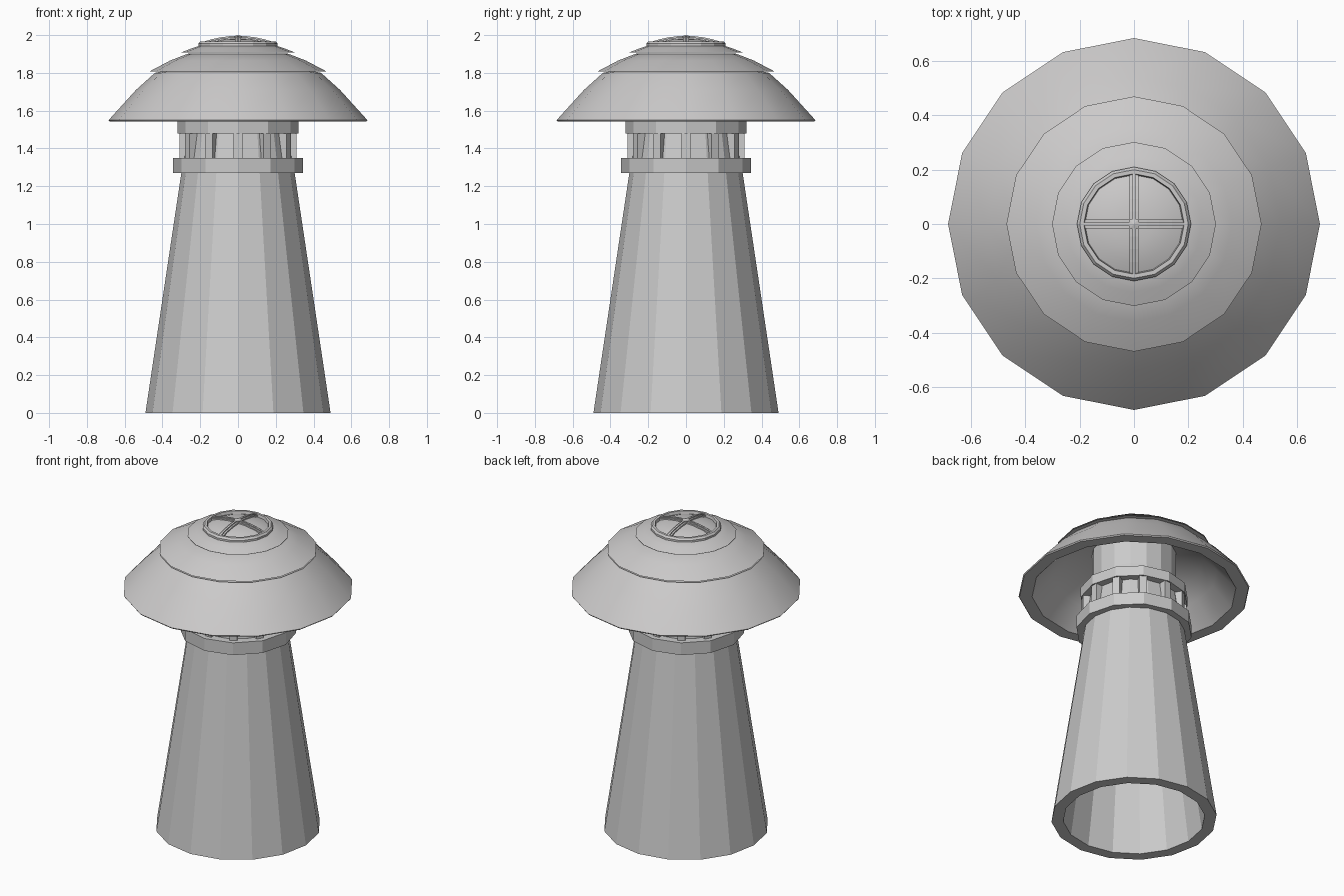
import bpy, bmesh, math
from mathutils import Matrix, Vector

cube = bpy.data.objects.get("Cube")
if cube:
    bpy.data.objects.remove(cube)


def material(name, colour):
    m = bpy.data.materials.new(name)
    m.use_nodes = True
    m.diffuse_color = colour
    m.node_tree.nodes["Principled BSDF"].inputs["Base Color"].default_value = colour
    return m


stone = material("stone grey", (0.60, 0.60, 0.60, 1))
roofing = material("roof grey", (0.60, 0.59, 0.59, 1))


def finish(name, bm, mat, smooth=False):
    bmesh.ops.remove_doubles(bm, verts=bm.verts, dist=1e-5)
    bmesh.ops.recalc_face_normals(bm, faces=bm.faces)
    me = bpy.data.meshes.new(name)
    bm.to_mesh(me)
    bm.free()
    me.materials.append(mat)
    ob = bpy.data.objects.new(name, me)
    bpy.context.collection.objects.link(ob)
    if smooth:
        bpy.ops.object.select_all(action="DESELECT")
        ob.select_set(True)
        bpy.context.view_layer.objects.active = ob
        bpy.ops.object.shade_smooth_by_angle(angle=math.radians(28))
    return ob


def lathe(name, profile, sides, mat, smooth=False, closed=True):
    """Turn an (r, z) profile around the z axis."""
    bm = bmesh.new()
    verts = [bm.verts.new((r, 0, z)) for r, z in profile]
    pairs = list(zip(verts, verts[1:]))
    if closed:
        pairs.append((verts[-1], verts[0]))
    edges = [bm.edges.new(p) for p in pairs]
    bmesh.ops.spin(bm, geom=verts + edges, cent=(0, 0, 0), axis=(0, 0, 1),
                   angle=math.tau, steps=sides, use_merge=True)
    return finish(name, bm, mat, smooth)


# Hollow tapered tower, running up into the roof
lathe("tower", [(0.49, 0), (0.30, 1.27), (0.25, 1.60), (0.25, 1.80),
                (0.19, 1.80), (0.24, 1.27), (0.42, 0)], 16, stone)

# Gallery rings and the posts between them
lathe("lower_gallery_ring", [(0.345, 1.27), (0.345, 1.35), (0.25, 1.35), (0.25, 1.27)], 12, stone)
lathe("upper_gallery_ring", [(0.32, 1.48), (0.32, 1.545), (0.23, 1.545), (0.23, 1.48)], 12, stone)

bm = bmesh.new()
for i in range(12):
    m = (Matrix.Rotation(math.tau * i / 12, 4, "Z") @ Matrix.Translation((0.285, 0, 1.415))
         @ Matrix.Diagonal((0.05, 0.045, 0.14, 1)))
    bmesh.ops.create_cube(bm, size=1, matrix=m)
finish("gallery_posts", bm, stone)

# Three overlapping roof tiers
lathe("roof_lower_tier", [(0.685, 1.55), (0.54, 1.71), (0.44, 1.80), (0.25, 1.84), (0.25, 1.80),
                          (0.41, 1.75), (0.49, 1.67), (0.605, 1.543), (0.68, 1.543)],
      16, roofing, True)
lathe("roof_middle_tier", [(0.47, 1.807), (0.36, 1.865), (0.27, 1.90), (0, 1.90),
                           (0, 1.80), (0.47, 1.80)], 16, roofing, True, False)
lathe("roof_upper_tier", [(0.302, 1.908), (0.25, 1.928), (0.20, 1.945), (0, 1.945),
                          (0, 1.89), (0.265, 1.89), (0.265, 1.903), (0.30, 1.903)],
      16, roofing, True, False)

# Skylight on the top
lathe("skylight_rim", [(0.21, 1.943), (0.21, 1.955), (0.20, 1.967), (0.185, 1.967),
                       (0.18, 1.943)], 16, roofing)
lathe("skylight_dome", [(0.19, 1.945), (0.14, 1.965), (0.07, 1.977), (0, 1.98)],
      16, roofing, True, False)


def arched_bar(name, turn, width, top, depth):
    """Thin bar bent over the dome."""
    bm = bmesh.new()
    spin = Matrix.Rotation(turn, 4, "Z")
    rows = []
    for i in range(9):
        x = 0.186 * (i / 4 - 1)
        z = top - 0.032 * (x / 0.186) ** 2
        rows.append([bm.verts.new(spin @ Vector((x, y, h))) for y, h in
                     ((-width, z - depth), (-width, z), (width, z), (width, z - depth))])
    for a, b in zip(rows, rows[1:]):
        for k in range(4):
            n = (k + 1) % 4
            bm.faces.new((a[k], a[n], b[n], b[k]))
    bm.faces.new(rows[0])
    bm.faces.new(rows[-1])
    finish(name, bm, roofing)


for label, turn in (("cross", 0), ("long", math.pi / 2)):
    arched_bar("skylight_" + label + "_bar", turn, 0.017, 1.989, 0.02)
    arched_bar("skylight_" + label + "_ridge", turn, 0.006, 1.996, 0.012)

# Small knob where the bars meet
lathe("skylight_knob", [(0.022, 1.98), (0.022, 1.994), (0, 2.0)], 8, roofing, False, False)
